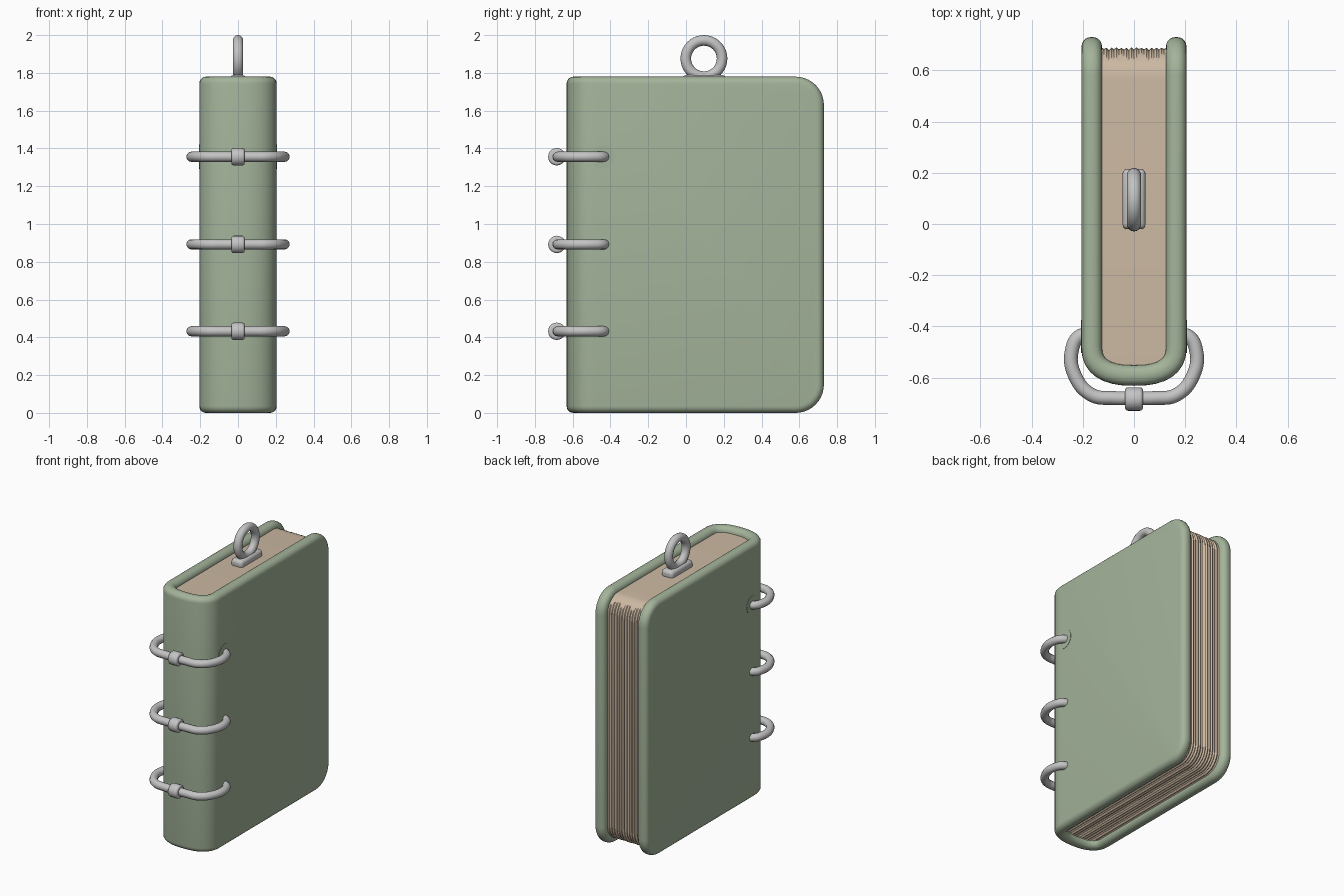
import bpy, bmesh, math, random
from math import sin, cos, pi, radians

if "Cube" in bpy.data.objects:
    bpy.data.objects.remove(bpy.data.objects["Cube"])

random.seed(4)


def material(name, rgb):
    m = bpy.data.materials.new(name)
    m.diffuse_color = (*rgb, 1)
    m.use_nodes = True
    m.node_tree.nodes["Principled BSDF"].inputs["Base Color"].default_value = m.diffuse_color
    return m


GREEN = material("sage green", (0.37, 0.455, 0.325))
PAPER = material("tan paper", (0.60, 0.48, 0.36))
METAL = material("light grey metal", (0.55, 0.55, 0.55))


def finish(ob, name, mat, angle=40):
    """Apply modifiers, name, colour and shade one object."""
    ob.name = name
    bpy.ops.object.select_all(action='DESELECT')
    ob.select_set(True)
    bpy.context.view_layer.objects.active = ob
    bpy.ops.object.convert(target='MESH')
    ob = bpy.context.object
    ob.data.materials.clear()
    ob.data.materials.append(mat)
    bpy.ops.object.shade_smooth_by_angle(angle=radians(angle))
    return ob


def from_bmesh(bm, name):
    bmesh.ops.recalc_face_normals(bm, faces=bm.faces)
    me = bpy.data.meshes.new(name)
    bm.to_mesh(me)
    bm.free()
    ob = bpy.data.objects.new(name, me)
    bpy.context.collection.objects.link(ob)
    return ob


def bevel(ob, width, segments, limit=50):
    b = ob.modifiers.new("bevel", 'BEVEL')
    b.width, b.segments = width, segments
    b.limit_method, b.angle_limit = 'ANGLE', radians(limit)
    b.use_clamp_overlap = False


# Cover: two boards with rounded fore corners joined by a curved spine sheet
HEIGHT, FORE, R = 1.78, 0.73, 0.15
bm = bmesh.new()
columns = []
N = 16
for i in range(N + 1):
    a = pi * i / N
    c, s = cos(a), max(sin(a), 0)
    x = 0.165 * math.copysign(abs(c) ** 0.8, c) if abs(c) > 1e-6 else 0
    y = -0.48 - 0.112 * (s ** 0.8 if s > 1e-6 else 0)
    columns.append((bm.verts.new((x, y, 0)), bm.verts.new((x, y, HEIGHT))))
for (a0, a1), (b0, b1) in zip(columns, columns[1:]):
    bm.faces.new((a0, b0, b1, a1))
for lo, hi in (columns[0], columns[-1]):
    x = lo.co.x
    arc = [pi / 2 * k / 10 for k in range(11)]
    lower = [bm.verts.new((x, FORE - R + R * sin(t), R - R * cos(t))) for t in arc]
    upper = [bm.verts.new((x, FORE - R + R * cos(t), HEIGHT - R + R * sin(t))) for t in arc]
    bm.faces.new([lo] + lower + upper + [hi])
cover = from_bmesh(bm, "cover")
sol = cover.modifiers.new("thickness", 'SOLIDIFY')
sol.thickness, sol.offset, sol.use_even_offset = 0.08, 0, True
bevel(cover, 0.036, 5)
finish(cover, "cover", GREEN)

# Page block: page outline repeated across x with small uneven steps
bm = bmesh.new()
rings = []
STEPS = 26
for i in range(STEPS + 1):
    x = -0.127 + 0.254 * i / STEPS
    d = 0.009 * (i % 2) * random.uniform(0.4, 1) + random.uniform(0, 0.003)
    r = 0.12 - d
    arc = [pi / 2 * k / 8 for k in range(9)]
    pts = [(-0.565, 0.035 + d)]
    pts += [(0.57 + r * sin(t), 0.155 - r * cos(t)) for t in arc]
    pts += [(0.57 + r * cos(t), 1.625 + 0.12 * sin(t)) for t in arc]
    pts += [(-0.565, 1.745)]
    rings.append([bm.verts.new((x, y, z)) for y, z in pts])
for p, q in zip(rings, rings[1:]):
    for k in range(len(p)):
        j = (k + 1) % len(p)
        bm.faces.new((p[k], p[j], q[j], q[k]))
bm.faces.new(rings[0])
bm.faces.new(rings[-1])
finish(from_bmesh(bm, "pages"), "pages", PAPER, 30)

# Hanging loop and its base plate on the top edge
bpy.ops.mesh.primitive_torus_add(major_radius=0.096, minor_radius=0.028, major_segments=40,
                                 minor_segments=14, location=(0, 0.095, 1.876),
                                 rotation=(0, pi / 2, 0))
finish(bpy.context.object, "hanging_loop", METAL, 80)
bpy.ops.mesh.primitive_cube_add(size=1, location=(0, 0.097, 1.758))
plate = bpy.context.object
plate.scale = (0.09, 0.235, 0.06)
bpy.ops.object.transform_apply(location=False, rotation=False, scale=True)
bevel(plate, 0.02, 3)
finish(plate, "loop_base", METAL)

# Binder rings round the spine, each with a bead at the middle
half = [(0.17, -0.435), (0.21, -0.437), (0.243, -0.495), (0.232, -0.59),
        (0.165, -0.668), (0.08, -0.68)]
path = half + [(0, -0.68)] + [(-x, y) for x, y in reversed(half)]
for name, z in (("lower", 0.432), ("middle", 0.892), ("upper", 1.356)):
    cu = bpy.data.curves.new(name, 'CURVE')
    cu.dimensions = '3D'
    cu.bevel_depth, cu.bevel_resolution, cu.resolution_u = 0.027, 4, 6
    cu.use_fill_caps = True
    sp = cu.splines.new('BEZIER')
    sp.bezier_points.add(len(path) - 1)
    for bp, (x, y) in zip(sp.bezier_points, path):
        bp.co = (x, y, z)
        bp.handle_left_type = bp.handle_right_type = 'AUTO'
    ob = bpy.data.objects.new(name, cu)
    bpy.context.collection.objects.link(ob)
    finish(ob, name + "_ring", METAL, 60)

    bpy.ops.mesh.primitive_cylinder_add(vertices=20, radius=0.046, depth=0.07,
                                        location=(0, -0.684, z), rotation=(0, pi / 2, 0))
    bead = bpy.context.object
    bevel(bead, 0.012, 3)
    finish(bead, name + "_ring_bead", METAL)

# Thin eyelets where the upper ring enters the boards
for side, sx in (("left", -1), ("right", 1)):
    bpy.ops.mesh.primitive_cylinder_add(vertices=32, radius=0.064, depth=0.008,
                                        location=(sx * 0.203, -0.44, 1.356),
                                        rotation=(0, pi / 2, 0))
    finish(bpy.context.object, side + "_eyelet", GREEN)
